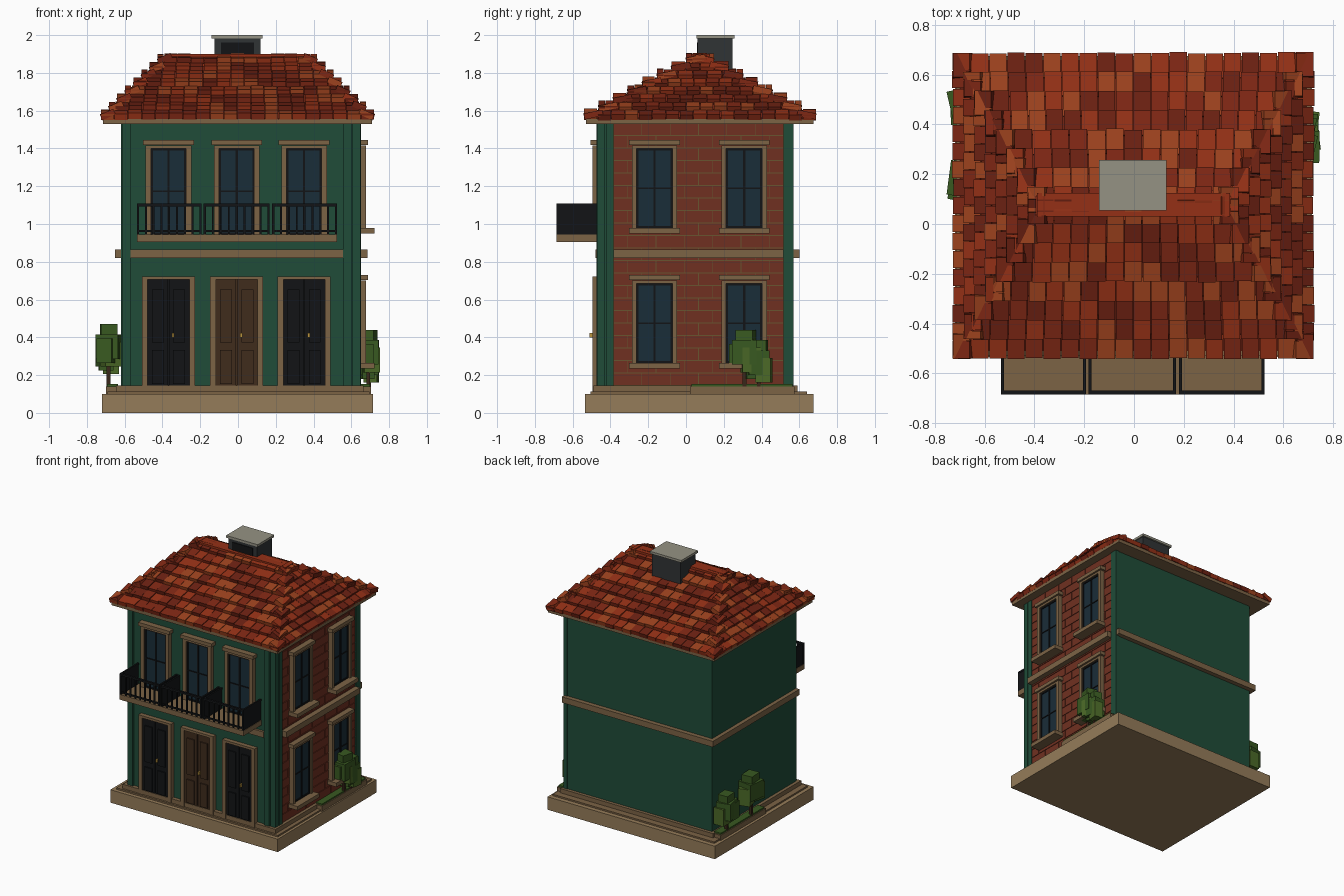
import bpy, bmesh, random
from math import radians
from mathutils import Matrix, Vector

if "Cube" in bpy.data.objects:
    bpy.data.objects.remove(bpy.data.objects["Cube"])

random.seed(4)
COL = dict(green=(.014, .072, .04), stone=(.3, .2, .1), trim=(.2, .125, .06), brick=(.16, .03, .015),
           mortar=(.14, .09, .03), black=(.006, .007, .008), glass=(.01, .026, .04), door=(.05, .025, .012),
           gold=(.5, .3, .05), leaf=(.04, .1, .015), leaf2=(.07, .14, .02), trunk=(.04, .02, .01),
           red0=(.30, .03, .008), red1=(.15, .015, .006), red2=(.21, .02, .007), red3=(.34, .055, .013),
           grey=(.03, .034, .036), cap=(.3, .29, .23))
MATS = {}
for k, c in COL.items():
    MATS[k] = bpy.data.materials.new(k)
    MATS[k].diffuse_color = (*c, 1)


def finish(name, bm, mats):
    me = bpy.data.meshes.new(name)
    bmesh.ops.recalc_face_normals(bm, faces=bm.faces)
    bm.to_mesh(me)
    bm.free()
    for m in mats:
        me.materials.append(MATS[m])
    ob = bpy.data.objects.new(name, me)
    bpy.context.collection.objects.link(ob)
    return ob


def add_cube(bm, matrix, mi=0):
    vs = bmesh.ops.create_cube(bm, size=1, matrix=matrix)['verts']
    for f in {f for v in vs for f in v.link_faces}:
        f.material_index = mi


def boxes(name, mat, *bounds):
    """Each bound is (x0, x1, y0, y1, z0, z1)."""
    bm = bmesh.new()
    for x0, x1, y0, y1, z0, z1 in bounds:
        add_cube(bm, Matrix.Translation(((x0+x1)/2, (y0+y1)/2, (z0+z1)/2))
                 @ Matrix.Diagonal((x1-x0, y1-y0, z1-z0, 1)))
    return finish(name, bm, [mat])


# Base, step, skirting and walls
boxes('foundation', 'stone', (-.72, .715, -.535, .675, 0, .1))
boxes('step', 'trim', (-.69, .695, -.505, .64, .1, .112))
boxes('skirting', 'trim', (-.645, .665, -.49, .59, .1, .145))
boxes('walls', 'green', (-.62, .635, -.46, .565, .1, 1.54))
boxes('corner_pilasters', 'green', (-.615, -.57, -.475, -.45, .12, 1.535), (.555, .6, -.475, -.45, .12, 1.535),
      (.605, .648, -.468, -.428, .12, 1.535), (.62, .65, -.422, -.384, .12, 1.535),
      (.62, .65, .515, .57, .12, 1.535))
boxes('belt_course', 'trim', (-.57, .555, -.478, -.45, .82, .865), (.62, .685, -.384, .515, .82, .865),
      (-.65, -.61, -.46, .6, .82, .865), (-.65, .645, .56, .6, .82, .865))

# Brick side wall
boxes('brick_mortar', 'mortar', (.62, .639, -.384, .515, .145, 1.535))
bricks = []
rows, bw, g = 21, .15, .004
rh = (1.535-.145)/rows
for r in range(rows):
    y = -.384-(r % 2)*bw/2
    while y < .515:
        a, b = max(y, -.384), min(y+bw, .515)
        if b-a > .02:
            bricks.append((.63, .644, a+g/2, b-g/2, .145+r*rh+g/2, .145+(r+1)*rh-g/2))
        y += bw
boxes('bricks', 'brick', *bricks)


# Openings are made in local axes: u along the wall, v outward, z up
def opening(name, M, z0, z1, w, panel, fw, sill=0, leaf=False):
    def put(part, mat, *bs):
        ob = boxes(name+'_'+part, mat, *bs)
        ob.data.transform(M)
    h = w/2
    put('panel', panel, (-h, h, -.018, -.005, z0, z1))
    put('frame', 'trim', (-h-fw, -h, -.035, .005, z0, z1+fw*.6), (h, h+fw, -.035, .005, z0, z1+fw*.6),
        (-h, h, -.035, .005, z1, z1+fw*.6))
    put('header', 'trim', (-h-fw-.014, h+fw+.014, -.046, .005, z1+.018, z1+.045)) if sill else None
    if sill:
        put('sill', 'trim', (-h-fw-.014, h+fw+.014, -.08, .005, z0-.03, z0))
    if leaf:
        # Door leaves with raised panels and handle
        for s in (-1, 1):
            a, b = sorted((s*.003, s*h))
            put('leaf', panel, (a, b, -.026, -.01, z0, z1))
            put('leaf_panels', panel, *[(a+.022, b-.022, -.034, -.02, z0+lo, z0+hi)
                                        for lo, hi in ((.04, .22), (.26, .54))])
        put('handle', 'gold', (.018, .03, -.05, -.02, .4, .424))
    else:
        # Sash edge and glazing bars
        zz = (z0+z1)/2
        put('glazing_bars', 'black', (-.006, .006, -.025, -.01, z0, z1), (-h, h, -.023, -.01, zz-.004, zz+.004),
            (-h, -h+.01, -.025, -.01, z0, z1), (h-.01, h, -.025, -.01, z0, z1),
            (-h, h, -.025, -.01, z1-.01, z1), (-h, h, -.025, -.01, z0, z0+.01))


for i, x in enumerate((-.368, -.007, .35)):
    M = Matrix.Translation((x, -.46, 0))
    opening(f'balcony_window_{i}', M, .945, 1.4, .185, 'glass', .028, sill=.01)
    opening(f'door_{i}', M, .112, .705, .22, 'door' if i == 1 else 'black', .03, leaf=True)
for i, y in enumerate((-.167, .308)):
    M = Matrix.Translation((.642, y, 0)) @ Matrix.Rotation(radians(90), 4, 'Z')
    opening(f'side_window_upper_{i}', M, .98, 1.4, .19, 'glass', .025, sill=1)
    opening(f'side_window_lower_{i}', M, .265, .685, .19, 'glass', .025, sill=1)

# Balcony slab and railings in three bays
boxes('balcony_slab', 'trim', (-.535, .525, -.685, -.455, .905, .945))
rail = []
for x0, x1 in ((-.535, -.193), (-.182, .168), (.18, .525)):
    rail += [(x0, x1, -.685, -.669, 1.093, 1.108), (x0, x1, -.682, -.672, .957, .967)]
    for k in range(9):
        x = x0+.006+(x1-x0-.012)*k/8
        rail.append((x-.005, x+.005, -.682, -.672, .945, 1.1))
    for x in (x0, x1-.012):
        rail += [(x, x+.012, -.685, -.465, 1.093, 1.108), (x, x+.012, -.685, -.669, .945, 1.1),
                 (x+.003, x+.009, -.68, -.465, .945, 1.098)]
boxes('balcony_railing', 'black', *rail)

# Eave board and hipped roof core
boxes('eave_board', 'trim', (-.715, .71, -.53, .675, 1.53, 1.556))
cx, cy = -.003, .074
bm = bmesh.new()
b = [bm.verts.new((cx+sx*.7, cy+sy*.59, 1.553)) for sx, sy in ((-1, -1), (1, -1), (1, 1), (-1, 1))]
l, r = (bm.verts.new((cx+s*.39, cy, 1.865)) for s in (-1, 1))
for f in ((b[0], b[1], r, l), (b[1], b[2], r), (b[2], b[3], l, r), (b[3], b[0], l), b[::-1]):
    bm.faces.new(f)
finish('roof_core', bm, ['red1'])

# Roof tiles in eight staggered courses per slope
bm = bmesh.new()
for side in range(4):
    long = side % 2 == 0
    half, dist, run, taper, length, tilt = ((.725, .615, .077, .043, .1, 12) if long
                                            else (.615, .725, .043, .077, .075, 24))
    S = Matrix.Translation((cx, cy, 0)) @ Matrix.Rotation(radians(90*side), 4, 'Z')
    for i in range(8):
        hw = half-taper*i
        w = 2*hw/max(2, round(2*hw/.072))
        u = -hw-(i % 2)*w/2
        while u < hw-.005:
            a, c = max(u, -hw), min(u+w, hw)
            v = -dist+run*i+length/2+random.uniform(0, .006)
            T = (S @ Matrix.Translation(((a+c)/2, v, 1.58+.042*i+random.uniform(-.003, .003)))
                 @ Matrix.Rotation(radians(tilt), 4, 'X') @ Matrix.Diagonal((c-a-.003, length, .032, 1)))
            if c-a > .01:
                add_cube(bm, T, random.randrange(4))
            u += w
finish('roof_tiles', bm, ['red0', 'red1', 'red2', 'red3'])
boxes('ridge_cap', 'red0', (-.39, .385, .03, .125, 1.84, 1.9), (-.4, .395, .015, .135, 1.835, 1.868))

# Chimney
boxes('chimney', 'grey', (-.125, .12, .062, .245, 1.72, 1.982))
boxes('chimney_panel', 'black', (-.09, .085, .057, .07, 1.88, 1.96))
boxes('chimney_cap', 'cap', (-.14, .13, .055, .258, 1.982, 2))

# Planting beds and blocky bushes on both sides
for side, x0, x1 in (('left', -.7, -.63), ('right', .64, .705)):
    boxes(side+'_planter', 'trim', (x0, x1, .02, .575, .1, .14))
    boxes(side+'_planter_grass', 'leaf', (x0+.006, x1-.006, .03, .565, .13, .152))


def bush(name, x, y, top, w):
    boxes(name+'_trunk', 'trunk', (x-.01, x+.01, y-.01, y+.01, .14, top-.12))
    bm = bmesh.new()
    for dx, dy, dz, s in ((0, 0, -.12, 1), (.1, .25, -.16, .75), (-.1, -.28, -.14, .7), (0, .05, -.05, .72)):
        add_cube(bm, Matrix.Translation((x+dx*w, y+dy*w, top+dz))
                 @ Matrix.Rotation(random.uniform(-.25, .25), 4, 'Z')
                 @ Matrix.Diagonal((w*s*.85, w*s, .1 if dz > -.1 else .13, 1)), int(dx > 0))
    finish(name, bm, ['leaf', 'leaf2'])


bush('left_bush_back', -.685, .48, .43, .13)
bush('left_bush_front', -.685, .18, .47, .14)
bush('right_bush_large', .69, .31, .44, .13)
bush('right_bush_small', .695, .385, .385, .11)

for m in bpy.data.materials:
    if m.users and not m.is_grease_pencil:
        m.use_nodes = True
        m.node_tree.nodes["Principled BSDF"].inputs["Base Color"].default_value = m.diffuse_color
